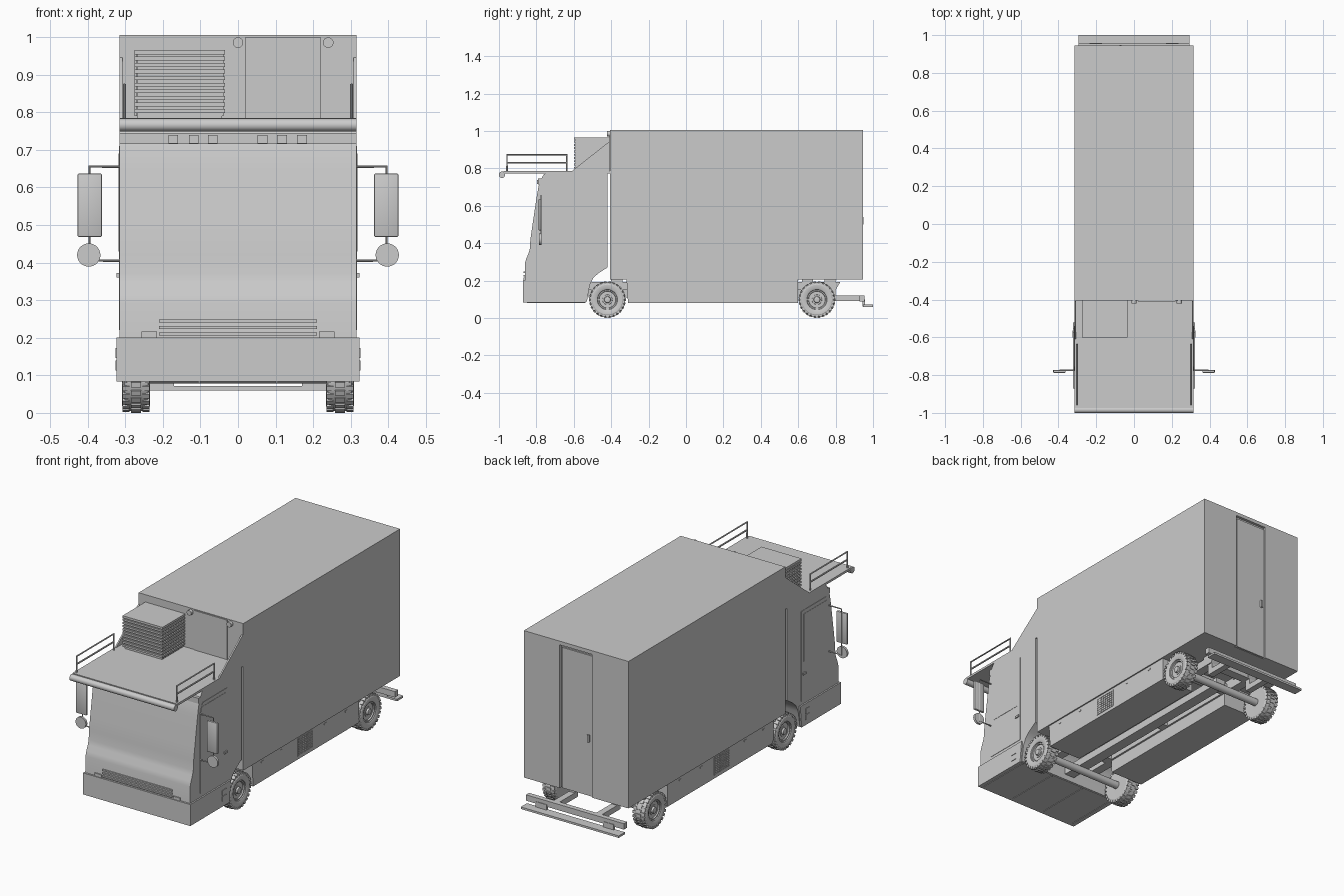
import bpy, bmesh
from math import cos, sin, pi
from mathutils import Matrix, Vector

if "Cube" in bpy.data.objects:
    bpy.data.objects.remove(bpy.data.objects["Cube"])


def finish(name, bm):
    bmesh.ops.recalc_face_normals(bm, faces=bm.faces)
    me = bpy.data.meshes.new(name)
    bm.to_mesh(me)
    bm.free()
    ob = bpy.data.objects.new(name, me)
    bpy.context.collection.objects.link(ob)
    return ob


def add_box(bm, x0, x1, y0, y1, z0, z1, rot=None):
    m = Matrix.Translation(((x0 + x1) / 2, (y0 + y1) / 2, (z0 + z1) / 2)) @ \
        Matrix.Diagonal((abs(x1 - x0), abs(y1 - y0), abs(z1 - z0), 1))
    bmesh.ops.create_cube(bm, size=1, matrix=rot @ m if rot else m)


def boxes(name, specs):
    bm = bmesh.new()
    for s in specs:
        add_box(bm, *s)
    return finish(name, bm)


def prism(name, pts, x0, x1):
    # extrude a (y, z) profile along x
    bm = bmesh.new()
    f = bm.faces.new([bm.verts.new((x0, y, z)) for y, z in pts])
    r = bmesh.ops.extrude_face_region(bm, geom=[f])
    bmesh.ops.translate(bm, vec=(x1 - x0, 0, 0),
                        verts=[v for v in r['geom'] if isinstance(v, bmesh.types.BMVert)])
    return finish(name, bm)


def rods(name, paths, r):
    cu = bpy.data.curves.new(name, 'CURVE')
    cu.dimensions = '3D'
    cu.bevel_depth = r
    cu.bevel_resolution = 2
    cu.use_fill_caps = True
    for p in paths:
        sp = cu.splines.new('POLY')
        sp.points.add(len(p) - 1)
        for q, c in zip(sp.points, p):
            q.co = (*c, 1)
    ob = bpy.data.objects.new(name, cu)
    bpy.context.collection.objects.link(ob)
    return ob


def cylinder(name, c, r, depth, axis, seg=32):
    bm = bmesh.new()
    rot = Vector((0, 0, 1)).rotation_difference(Vector(axis)).to_matrix().to_4x4()
    bmesh.ops.create_cone(bm, cap_ends=True, segments=seg, radius1=r, radius2=r,
                          depth=depth, matrix=Matrix.Translation(c) @ rot)
    return finish(name, bm)


def lathe(bm, prof, c, s, seg=40):
    # closed (offset, radius) profile revolved about the x axis
    rings = [[bm.verts.new((c[0] + s * o, c[1] + r * cos(2 * pi * i / seg), c[2] + r * sin(2 * pi * i / seg)))
              for i in range(seg)] for o, r in prof]
    for a, b in zip(rings, rings[1:]):
        for i in range(seg):
            j = (i + 1) % seg
            bm.faces.new((a[i], a[j], b[j], b[i]))
    bm.faces.new(rings[0])
    bm.faces.new(rings[-1])


# cargo box, rear section left open for the recessed door
boxes("cargo_box", [(-.315, .315, -.405, .93, .205, 1.005),
                    (.1, .315, .93, .945, .205, 1.005),
                    (-.315, -.095, .93, .945, .205, 1.005),
                    (-.095, .1, .93, .945, .985, 1.005)])
boxes("rear_door", [(-.092, .09, .93, .939, .207, .972)])
boxes("rear_door_handle", [(-.078, -.066, .938, .948, .5, .54)])
boxes("front_hatch", [(.02, .22, -.409, -.404, .785, 1.0)])
for i, x in enumerate((0, .24)):
    cylinder(f"marker_lamp_{i}", (x, -.412, .985), .014, .02, (0, 1, 0), 20)

# cab body from its side profile
cab = [(-.862, .087), (-.862, .29), (-.855, .315), (-.842, .345), (-.835, .37), (-.832, .42),
       (-.822, .49), (-.81, .57), (-.798, .65), (-.788, .705), (-.776, .74), (-.762, .765),
       (-.745, .78), (-.42, .78), (-.42, .27), (-.47, .238), (-.497, .212), (-.515, .175), (-.53, .087)]
prism("cab_body", cab, -.315, .315)
prism("bumper", [(-.872, .083), (-.872, .2), (-.522, .2), (-.534, .083)], -.323, .323)
boxes("front_grille", [(-.21, .21, -.869, -.86, z, z + .008) for z in (.206, .223, .24)])
for s in (-1, 1):
    boxes("headlamp", [(s * .215, s * .257, -.868, -.86, .198, .216)])
boxes("roof_lamp_band", [(-.315, .315, -.79, -.72, .715, .745)])
boxes("roof_lamps", [(x - .013, x + .013, -.797, -.78, .716, .739)
                     for x in (-.172, -.118, -.067, .065, .117, .17)])

# roof platform with front roll
boxes("roof_platform", [(-.315, .315, -.975, -.405, .773, .785)])
cylinder("platform_front_roll", (0, -.984, .766), .017, .63, (1, 0, 0))
for s in (-1, 1):
    x = s * .302
    rods("platform_railing", [[(x, -.957, .78), (x, -.957, .873), (x, -.637, .873), (x, -.637, .78)],
                              [(x, -.957, .83), (x, -.637, .83)]], .0045)
    prism("side_deflector", [(-.615, .775), (-.605, .79), (-.408, .945), (-.408, .775)], s * .307, s * .315)

# cooling unit with louvres
boxes("cooling_unit", [(-.267, -.043, -.592, -.405, .785, .955),
                       (-.275, -.035, -.6, -.405, .953, .965)])
boxes("cooling_louvres", [(-.275, -.035, -.6, -.405, .798 + i * .0175, .808 + i * .0175) for i in range(9)])
boxes("cooling_side_bars", [(s * .118 - .157, s * .112 - .157, y, y + .006, .79, .955)
                            for s in (-1, 1) for y in [-.59 + k * .022 for k in range(9)]])

for s in (-1, 1):
    # cab door with handle and side lamps
    prism("cab_door", [(-.775, .22), (-.775, .66), (-.755, .71), (-.54, .71), (-.54, .22)],
          s * .31, s * .317)
    boxes("cab_door_window", [(s * .315, s * .3185, -.755, -.56, .43, .69)])
    boxes("cab_door_handle", [(s * .315, s * .323, -.575, -.55, .36, .372)])
    boxes("side_lamps", [(s * .32, s * .326, -.6, -.565, z, z + .027) for z in (.113, .146)])
    # mirrors on a bracket
    rods("mirror_bracket", [[(s * .31, -.775, .655), (s * .395, -.775, .655),
                             (s * .395, -.775, .405), (s * .31, -.775, .405)]], .0035)
    m = boxes("wing_mirror", [(s * .362, s * .427, -.788, -.774, .468, .637)])
    b = m.modifiers.new("round", 'BEVEL')
    b.width = .004
    b.segments = 2
    cylinder("round_mirror", (s * .397, -.78, .42), .031, .013, (0, 1, 0))
    # side skirt, grille and frame rail
    prism("side_skirt", [(-.31, .08), (-.318, .207), (.6, .207), (.6, .08)], s * .11, s * .308)
    g = [(s * .307, s * .311, .07, .2, .098 + k * .013, .103 + k * .013) for k in range(8)]
    g += [(s * .307, s * .311, .07 + k * .0156, .075 + k * .0156, .098, .194) for k in range(9)]
    boxes("skirt_grille", g)
    boxes("skirt_latches", [(s * .307, s * .31, y, y + .02, .182, .19) for y in (-.24, -.08, .3, .48)])
    prism("frame_rail", [(-.53, .15), (-.53, .192), (.825, .192), (.8, .15)], s * .1, s * .15)
    boxes("rail_mounts", [(s * .1, s * .15, y, y + .06, .19, .207) for y in (-.4, .62, .74)])
    boxes("underfloor_strip", [(s * .1, s * .106, -.85, -.54, .08, .088),
                               (s * .296, s * .302, -.85, -.54, .08, .088)])

# chassis cross members and rear tail beam
boxes("cross_members", [(-.1, .1, y, y + .05, .15, .19) for y in (-.35, .1, .58, .75)])
boxes("driveshaft_tunnel", [(-.03, .03, -.52, .7, .11, .15)])
boxes("tail_arms", [(s * .11, s * .145, .77, .94, .09, .12) for s in (-1, 1)]
      + [(s * .11, s * .145, .77, .8, .11, .17) for s in (-1, 1)])
boxes("tail_beam", [(-.295, .295, .928, .955, .088, .12)])
boxes("tail_brackets", [(s * .17, s * .235, .945, .958, .062, .1) for s in (-1, 1)])
boxes("tail_step", [(-.295, .295, .947, 1.0, .06, .071)])

# wheels: tyre with lugs, rim, hub and nuts
TYRE = [(-.036, .052), (-.037, .08), (-.031, .09), (-.018, .0935), (.018, .0935), (.031, .09),
        (.037, .08), (.037, .066), (.032, .054), (.02, .05)]
RIM = [(-.03, .052), (.027, .052), (.027, .046), (.012, .042), (.012, .03), (.022, .026),
       (.022, .018), (.032, .016), (.034, .01)]
for label, y in (("front", -.42), ("rear", .7)):
    cylinder(f"{label}_axle", (0, y, .098), .02, .5, (1, 0, 0), 20)
    for s in (-1, 1):
        c = (s * .271, y, .098)
        bm = bmesh.new()
        lathe(bm, TYRE, c, s)
        finish(f"{label}_tyre", bm)
        bm = bmesh.new()
        for i in range(26):
            for k, (o0, o1, r0, r1) in enumerate(((-.036, -.017, .083, .0955), (-.013, .013, .09, .098),
                                                  (.017, .036, .083, .0955))):
                a = 2 * pi * (i + (k % 2) * .5) / 26
                rot = Matrix.Translation(c) @ Matrix.Rotation(a, 4, 'X')
                add_box(bm, o0, o1, -.007, .007, r0, r1, rot)
        finish(f"{label}_tyre_lugs", bm)
        bm = bmesh.new()
        lathe(bm, RIM, c, s, 32)
        for i in range(8):
            rot = Matrix.Translation(c) @ Matrix.Rotation(2 * pi * i / 8, 4, 'X')
            add_box(bm, s * .01, s * .018, -.003, .003, .033, .039, rot)
        finish(f"{label}_rim", bm)

# turn everything into meshes and smooth the curved parts
bpy.ops.object.select_all(action='SELECT')
bpy.context.view_layer.objects.active = bpy.context.collection.objects[0]
bpy.ops.object.convert(target='MESH')
bpy.ops.object.shade_smooth_by_angle(angle=.5)
